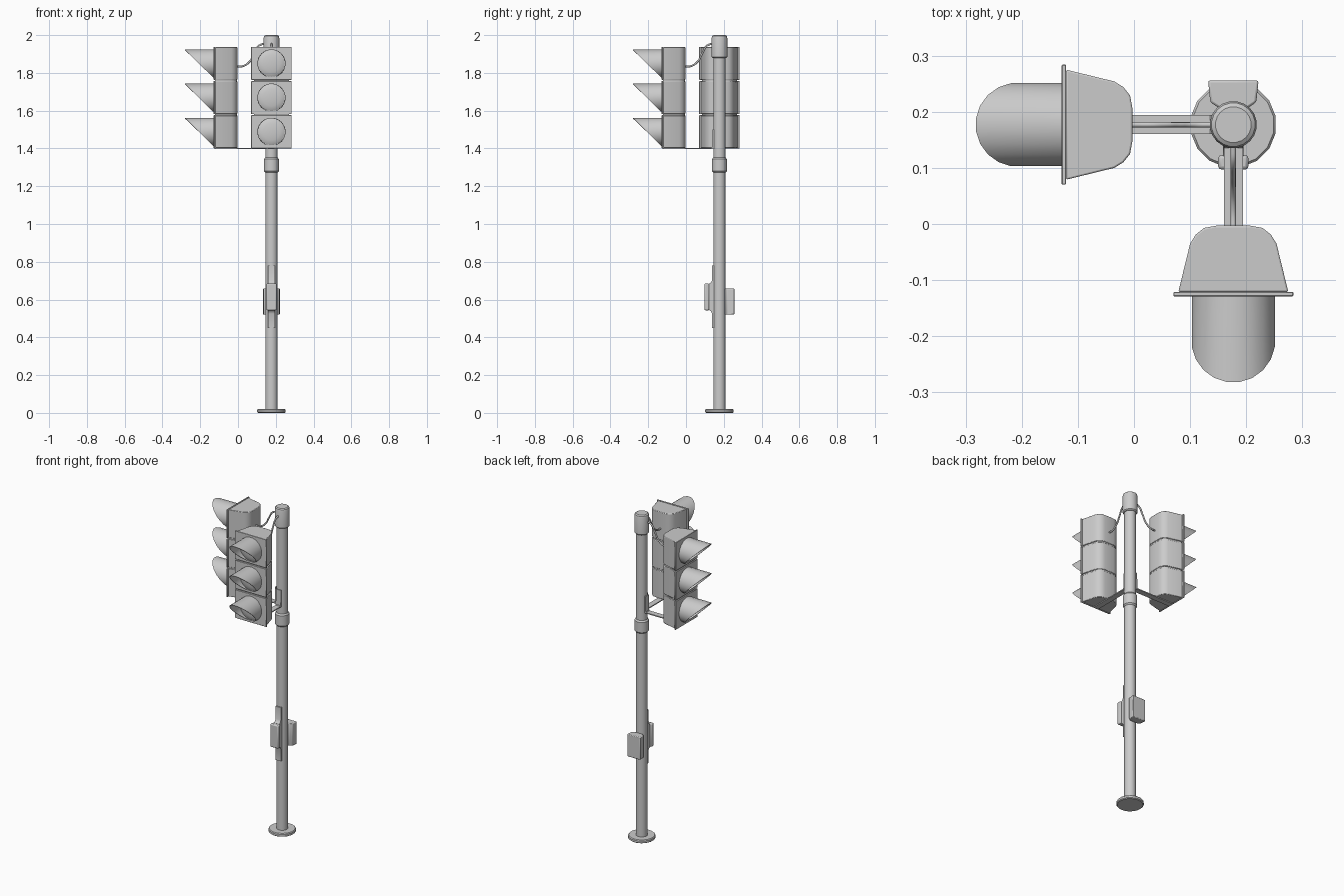
import bpy, bmesh, math
from mathutils import Vector

if "Cube" in bpy.data.objects:
    bpy.data.objects.remove(bpy.data.objects["Cube"])

PX = 0.177  # pole axis; everything is built around it
SWING = (("front", 0.0), ("side", -math.pi / 2))


def finish(name, bm, rot=0.0, bevel=0.0, seg=2, angle=35):
    bmesh.ops.remove_doubles(bm, verts=bm.verts, dist=1e-5)
    bmesh.ops.recalc_face_normals(bm, faces=bm.faces)
    me = bpy.data.meshes.new(name)
    bm.to_mesh(me)
    bm.free()
    ob = bpy.data.objects.new(name, me)
    bpy.context.collection.objects.link(ob)
    ob.location = (PX, PX, 0)
    ob.rotation_euler.z = rot
    if bevel:
        m = ob.modifiers.new("bevel", 'BEVEL')
        m.width, m.segments, m.limit_method = bevel, seg, 'ANGLE'
    bpy.ops.object.select_all(action='DESELECT')
    ob.select_set(True)
    bpy.context.view_layer.objects.active = ob
    bpy.ops.object.shade_smooth_by_angle(angle=math.radians(angle))
    return ob


def loft(bm, rings, cap=True):
    loops = [[bm.verts.new(p) for p in r] for r in rings]
    n = len(loops[0])
    for a, b in zip(loops, loops[1:]):
        for i in range(n):
            bm.faces.new((a[i], a[(i + 1) % n], b[(i + 1) % n], b[i]))
    if cap:
        bm.faces.new(loops[0])
        bm.faces.new(loops[-1])


def lathe(name, profile, n):
    bm = bmesh.new()
    loft(bm, [[(r * math.cos(2 * math.pi * (i + .5) / n), r * math.sin(2 * math.pi * (i + .5) / n), z)
               for i in range(n)] for r, z in profile])
    return finish(name, bm)


def add_prism(bm, pts, lo, hi, axis='z'):
    place = (lambda p, h: (p[0], p[1], h)) if axis == 'z' else (lambda p, h: (h, p[0], p[1]))
    loft(bm, [[place(p, h) for p in pts] for h in (lo, hi)])


def rect(x, y0, y1):
    return [(-x, y0), (x, y0), (x, y1), (-x, y1)]


# Pole parts
lathe("base_flange", [(0.072, 0), (0.077, 0.004), (0.077, 0.016), (0.073, 0.021), (0.03, 0.021)], 16)
lathe("pole", [(0.033, 0), (0.033, 1.96)], 20)
lathe("collar", [(0.033, 1.272), (0.040, 1.28), (0.040, 1.343), (0.033, 1.352)], 20)
lathe("pole_cap", [(0.036, 1.878), (0.042, 1.884), (0.042, 1.985), (0.039, 1.995), (0.032, 2.0)], 20)

# Push button unit on the front of the pole
bm = bmesh.new()
side = [(-0.028, 0.45), (-0.039, 0.45), (-0.039, 0.525), (-0.045, 0.538), (-0.056, 0.545),
        (-0.056, 0.683), (-0.045, 0.69), (-0.039, 0.703), (-0.039, 0.78), (-0.028, 0.78)]
add_prism(bm, side, -0.018, 0.018, 'x')
finish("button_bracket", bm)
bm = bmesh.new()
add_prism(bm, rect(0.027, -0.080, -0.054), 0.543, 0.685)
finish("button_box", bm, bevel=0.006)

# Control box behind the pole
bm = bmesh.new()
add_prism(bm, [(-0.026, 0.030), (0.026, 0.030), (0.041, 0.040), (0.045, 0.079),
               (-0.045, 0.079), (-0.041, 0.040)], 0.52, 0.658)
finish("control_box", bm, bevel=0.004)

# Signal head sections: tapering housing outline, seen from above
half = [(0.098, -0.298), (0.077, -0.212), (0.067, -0.196), (0.052, -0.184), (0.030, -0.180)]
outline = half + [(-x, y) for x, y in reversed(half)]
N = 20
LIGHTS = (1.488, 1.669, 1.850)


def visor_ring(r, z, cut):
    ring = []
    for i in range(N):
        a = 2 * math.pi * (i + .5) / N
        y = -0.3085 - 0.0755 * (1 + math.sin(a)) if cut else -0.302
        ring.append((r * math.cos(a), y, z + r * math.sin(a)))
    return ring


for tag, rot in SWING:
    # Housings with narrower core between them
    bm = bmesh.new()
    for z in LIGHTS:
        add_prism(bm, outline, z - 0.086, z + 0.086)
    finish(tag + "_housing", bm, rot, 0.003)
    bm = bmesh.new()
    add_prism(bm, [(x * 0.94, y * 0.97 - 0.009) for x, y in outline], 1.42, 1.92)
    finish(tag + "_housing_core", bm, rot)
    # Door plates
    bm = bmesh.new()
    for z in LIGHTS:
        add_prism(bm, rect(0.107, -0.306, -0.298), z - 0.087, z + 0.088)
    finish(tag + "_door_plates", bm, rot, 0.0015, 1)
    # Slant-cut visors
    bm = bmesh.new()
    for z in LIGHTS:
        loft(bm, [visor_ring(0.075, z, False), visor_ring(0.075, z, True),
                  visor_ring(0.072, z, True), visor_ring(0.072, z, False)], cap=False)
    finish(tag + "_visors", bm, rot)
    # Slightly domed lenses
    bm = bmesh.new()
    for z in LIGHTS:
        loft(bm, [[(r * math.cos(2 * math.pi * i / N), y, z + r * math.sin(2 * math.pi * i / N))
                   for i in range(N)] for r, y in
                  ((0.072, -0.305), (0.068, -0.308), (0.045, -0.313), (0.02, -0.316))])
    finish(tag + "_lenses", bm, rot)
    # Mounting bracket: flat arm under the head and upright on the pole
    bm = bmesh.new()
    ell = [(-0.030, 1.397), (-0.298, 1.397), (-0.298, 1.403), (-0.042, 1.403),
           (-0.039, 1.407), (-0.037, 1.50), (-0.030, 1.50)]
    add_prism(bm, ell, -0.017, 0.017, 'x')
    finish(tag + "_bracket", bm, rot)
    # Drooping cable
    cu = bpy.data.curves.new(tag + "_cable", 'CURVE')
    cu.dimensions = '3D'
    cu.bevel_depth, cu.bevel_resolution, cu.resolution_u = 0.005, 2, 6
    path = [(-0.035, 1.955), (-0.065, 1.945), (-0.090, 1.905), (-0.115, 1.860),
            (-0.150, 1.836), (-0.195, 1.834)]
    sp = cu.splines.new('BEZIER')
    sp.bezier_points.add(len(path) - 1)
    for bp, (y, z) in zip(sp.bezier_points, path):
        bp.co = Vector((0, y, z))
        bp.handle_left_type = bp.handle_right_type = 'AUTO'
    ob = bpy.data.objects.new(tag + "_cable", cu)
    bpy.context.collection.objects.link(ob)
    ob.location = (PX, PX, 0)
    ob.rotation_euler.z = rot
